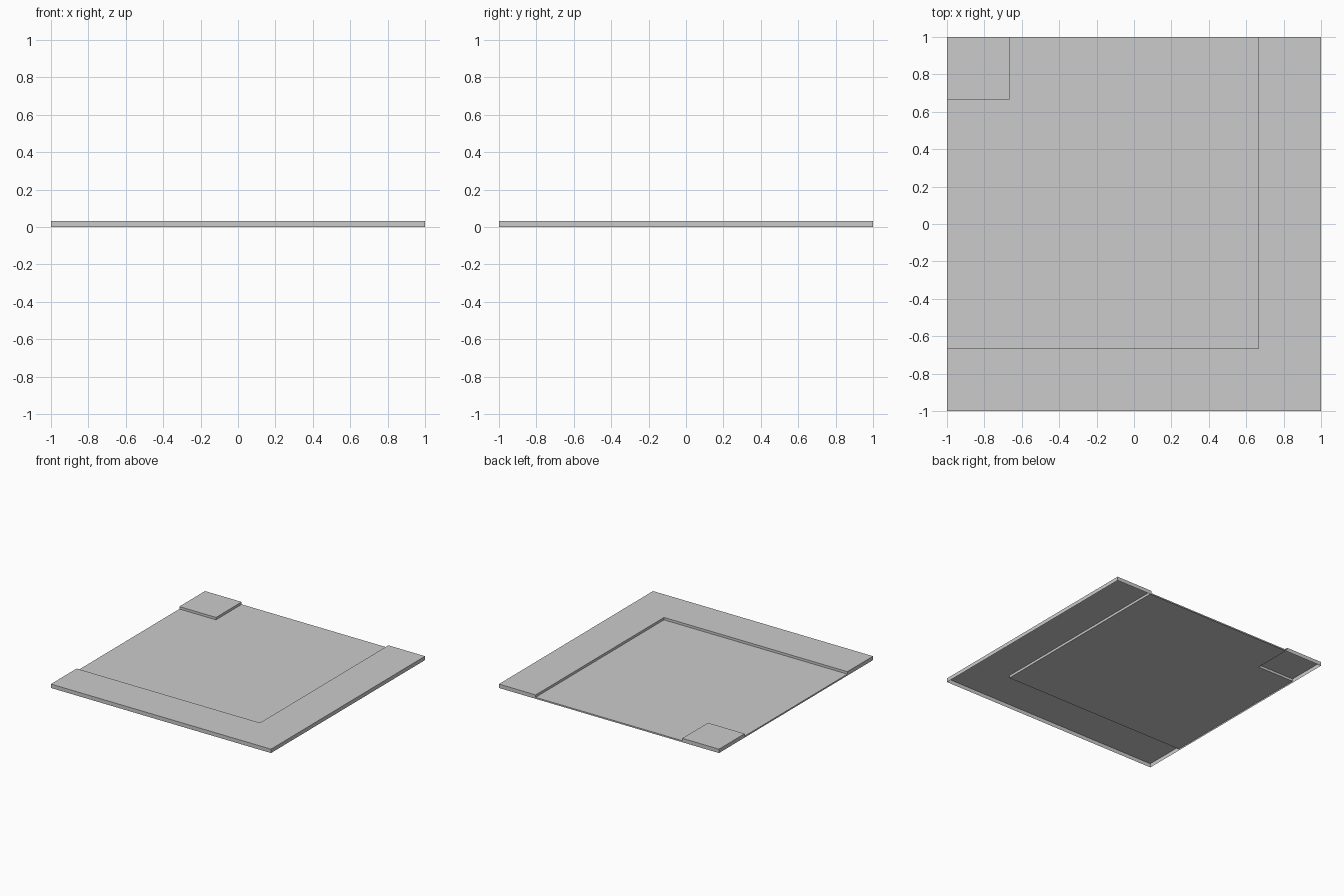
import bpy

if "Cube" in bpy.data.objects:
    bpy.data.objects.remove(bpy.data.objects["Cube"])

H = 0.032     # height of the raised areas
LOW = 0.012   # height of the sunken middle
T = 2 / 3     # edge of the raised strips


def slab(name, outline, top):
    """Flat top with side walls, open underneath. Outline runs counter-clockwise."""
    verts = [(x, y, top) for x, y in outline]
    faces = [list(range(len(outline)))]
    for i, a in enumerate(outline):
        j = (i + 1) % len(outline)
        b = outline[j]
        # Outer walls reach the ground, inner walls stop at the sunken middle
        outer = any(a[k] == b[k] and abs(a[k]) == 1 for k in (0, 1))
        base = 0 if outer else LOW
        if base < top:
            n = len(verts)
            verts += [(*a, base), (*b, base)]
            faces.append([j, i, n, n + 1])
    mesh = bpy.data.meshes.new(name)
    mesh.from_pydata(verts, [], faces)
    mesh.update()
    obj = bpy.data.objects.new(name, mesh)
    bpy.context.collection.objects.link(obj)


# L-shaped raised border along the front and right
slab("raised_border", [(-1, -1), (1, -1), (1, 1), (T, 1), (T, -T), (-1, -T)], H)

# Raised square in the back left corner
slab("raised_corner", [(-1, T), (-T, T), (-T, 1), (-1, 1)], H)

# Sunken middle between them
slab("sunken_middle", [(-1, -T), (T, -T), (T, 1), (-T, 1), (-T, T), (-1, T)], LOW)
